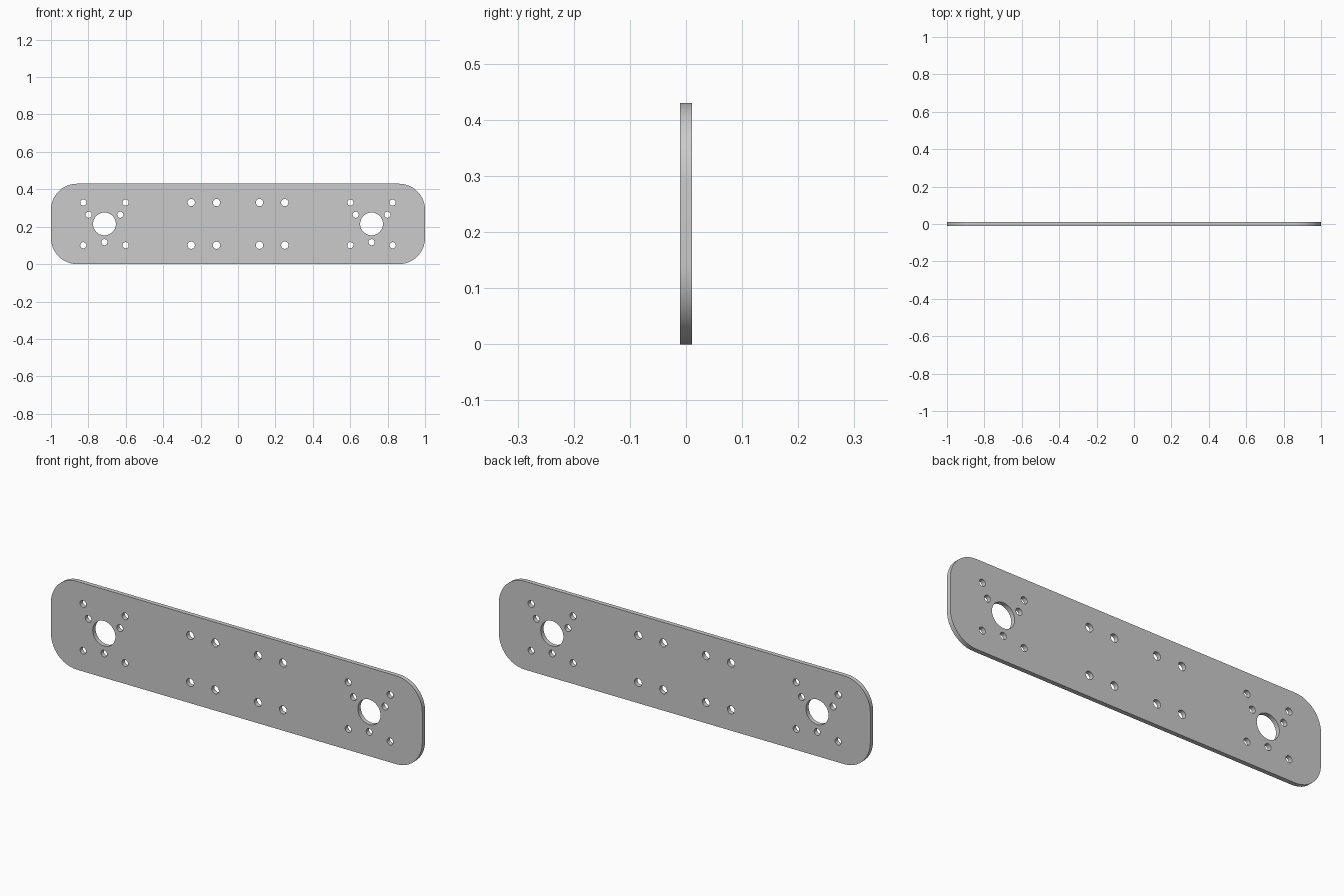
import bpy, bmesh
from math import sin, cos, pi, radians

if "Cube" in bpy.data.objects:
    bpy.data.objects.remove(bpy.data.objects["Cube"])

HALF_W, HEIGHT, THICK, CORNER = 1.0, 0.43, 0.0214, 0.14
MID = HEIGHT / 2

curve = bpy.data.curves.new("mounting_plate", 'CURVE')
curve.dimensions = '2D'
curve.fill_mode = 'BOTH'
curve.extrude = THICK / 2


def outline(points):
    s = curve.splines.new('POLY')
    s.points.add(len(points) - 1)
    for p, (x, z) in zip(s.points, points):
        p.co = (x, z, 0, 1)
    s.use_cyclic_u = True


def arc(x, z, r, start, end, n):
    return [(x + r * cos(start + (end - start) * i / n),
             z + r * sin(start + (end - start) * i / n)) for i in range(n + 1)]


def hole(x, z, r, n=32):
    outline(arc(x, z, r, 0, 2 * pi, n)[:-1])


# Rounded plate outline
cx, cz = HALF_W - CORNER, MID - CORNER
rim = []
for i, (sx, sz) in enumerate([(1, 1), (-1, 1), (-1, -1), (1, -1)]):
    rim += arc(sx * cx, MID + sz * cz, CORNER, i * pi / 2, (i + 1) * pi / 2, 12)
outline(rim)

for side in (-1, 1):
    bx = side * 0.714
    # Large bore with its three-hole bolt circle
    hole(bx, MID, 0.061, 48)
    for a in (30, 150, 270):
        hole(bx + 0.098 * cos(radians(a)), MID + 0.098 * sin(radians(a)), 0.0165)
    for sz in (-1, 1):
        # Square pattern around the bore
        for dx in (-0.113, 0.113):
            hole(bx + dx, MID + sz * 0.114, 0.0165)
        # Middle mounting holes
        for x in (0.115, 0.25):
            hole(side * x, MID + sz * 0.114, 0.0195)

# Stand the plate upright and turn it into a clean mesh
plate = bpy.data.objects.new("mounting_plate", curve)
bpy.context.collection.objects.link(plate)
plate.rotation_euler.x = pi / 2
bpy.context.view_layer.objects.active = plate
plate.select_set(True)
bpy.ops.object.convert(target='MESH')
plate = bpy.context.object
bpy.ops.object.transform_apply(location=False, rotation=True, scale=False)

bm = bmesh.new()
bm.from_mesh(plate.data)
bmesh.ops.remove_doubles(bm, verts=bm.verts, dist=1e-5)
bmesh.ops.recalc_face_normals(bm, faces=bm.faces)
bm.to_mesh(plate.data)
bm.free()
bpy.ops.object.shade_smooth_by_angle(angle=radians(30))
